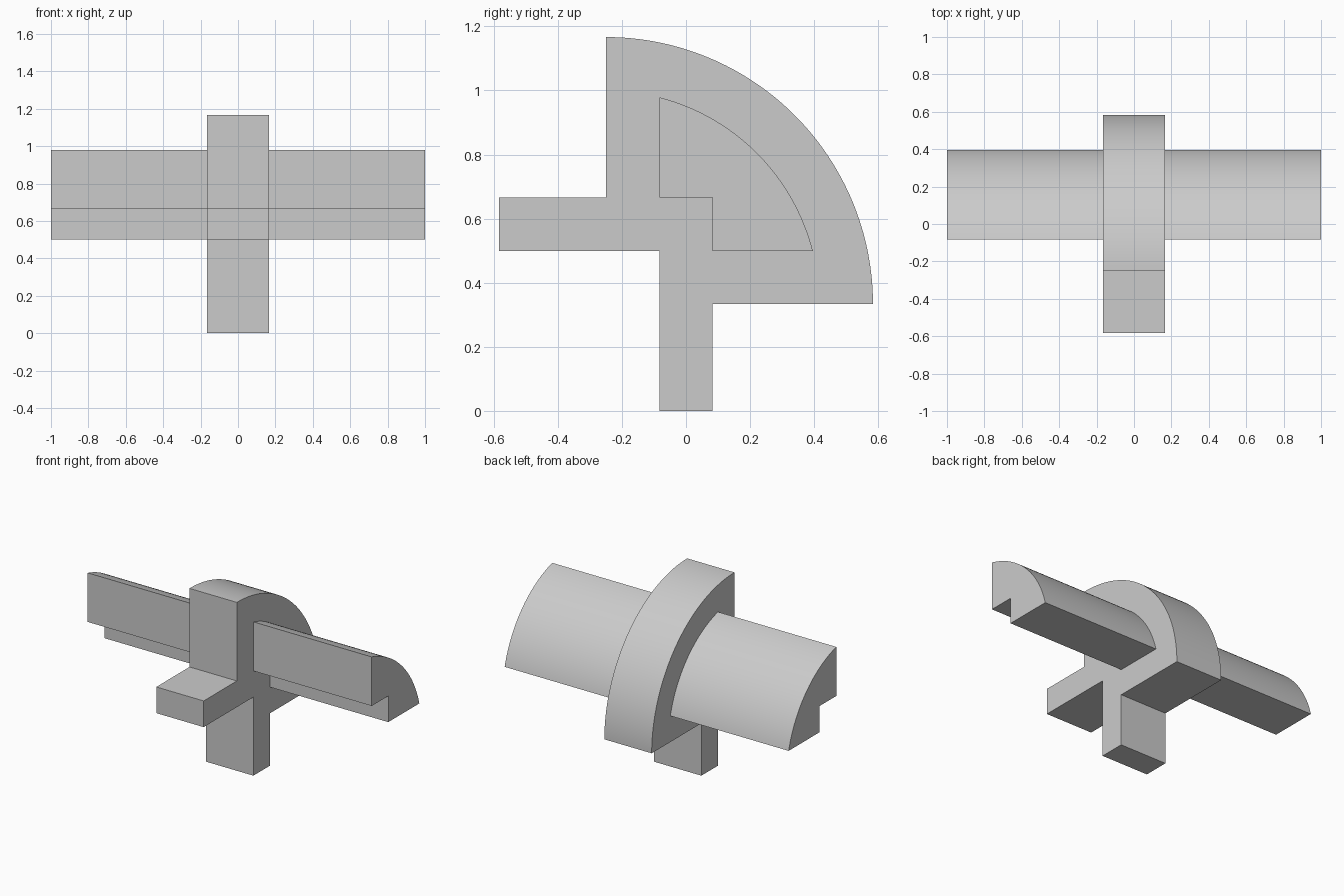
import bpy, bmesh
from math import sin, cos, asin, pi, radians

if "Cube" in bpy.data.objects:
    bpy.data.objects.remove(bpy.data.objects["Cube"], do_unlink=True)

U = 1 / 12               # module: every dimension is a multiple of this
CY, CZ = -3 * U, 4 * U   # shared centre of both arcs

grey = bpy.data.materials.new("plain grey")
grey.use_nodes = True
grey.diffuse_color = (0.6, 0.6, 0.6, 1)
grey.node_tree.nodes["Principled BSDF"].inputs["Base Color"].default_value = (0.6, 0.6, 0.6, 1)


def arc(radius, inset, steps=64):
    """Arc in the y-z plane from low back to high front, trimmed by inset on both ends."""
    a = asin(inset / radius)
    angles = [a + (pi / 2 - 2 * a) * i / steps for i in range(steps + 1)]
    return [(CY + radius * cos(t), CZ + radius * sin(t)) for t in angles]


def extrude_x(name, profile, half_width):
    """Extrude a y-z profile symmetrically along x."""
    bm = bmesh.new()
    face = bm.faces.new([bm.verts.new((-half_width, y, z)) for y, z in profile])
    new = bmesh.ops.extrude_face_region(bm, geom=[face])["geom"]
    bmesh.ops.translate(bm, vec=(2 * half_width, 0, 0),
                        verts=[g for g in new if isinstance(g, bmesh.types.BMVert)])
    bmesh.ops.recalc_face_normals(bm, faces=bm.faces)
    mesh = bpy.data.meshes.new(name)
    bm.to_mesh(mesh)
    bm.free()
    mesh.materials.append(grey)
    obj = bpy.data.objects.new(name, mesh)
    bpy.context.collection.objects.link(obj)
    return obj


# Central plate: front arm, foot and quarter-round body
corners = [(-7, 6), (-1, 6), (-1, 0), (1, 0), (1, 4)]
shoulder = [(-3, 8), (-7, 8)]
plate = extrude_x("central_plate",
                  [(y * U, z * U) for y, z in corners] + arc(10 * U, 0)
                  + [(y * U, z * U) for y, z in shoulder], 2 * U)

# Long crossbar with a stepped underside and a concentric curved back
step = [(-1, 8), (1, 8), (1, 6)]
bar = extrude_x("crossbar", [(y * U, z * U) for y, z in step] + arc(8 * U, 2 * U), 1)

# Fuse the two into one solid
fuse = plate.modifiers.new("fuse", 'BOOLEAN')
fuse.operation = 'UNION'
fuse.solver = 'EXACT'
fuse.object = bar
bpy.ops.object.select_all(action='DESELECT')
plate.select_set(True)
bpy.context.view_layer.objects.active = plate
bpy.ops.object.modifier_apply(modifier=fuse.name)
bpy.data.objects.remove(bar, do_unlink=True)
plate.name = "plate_with_crossbar"
bpy.ops.object.shade_smooth_by_angle(angle=radians(30))
